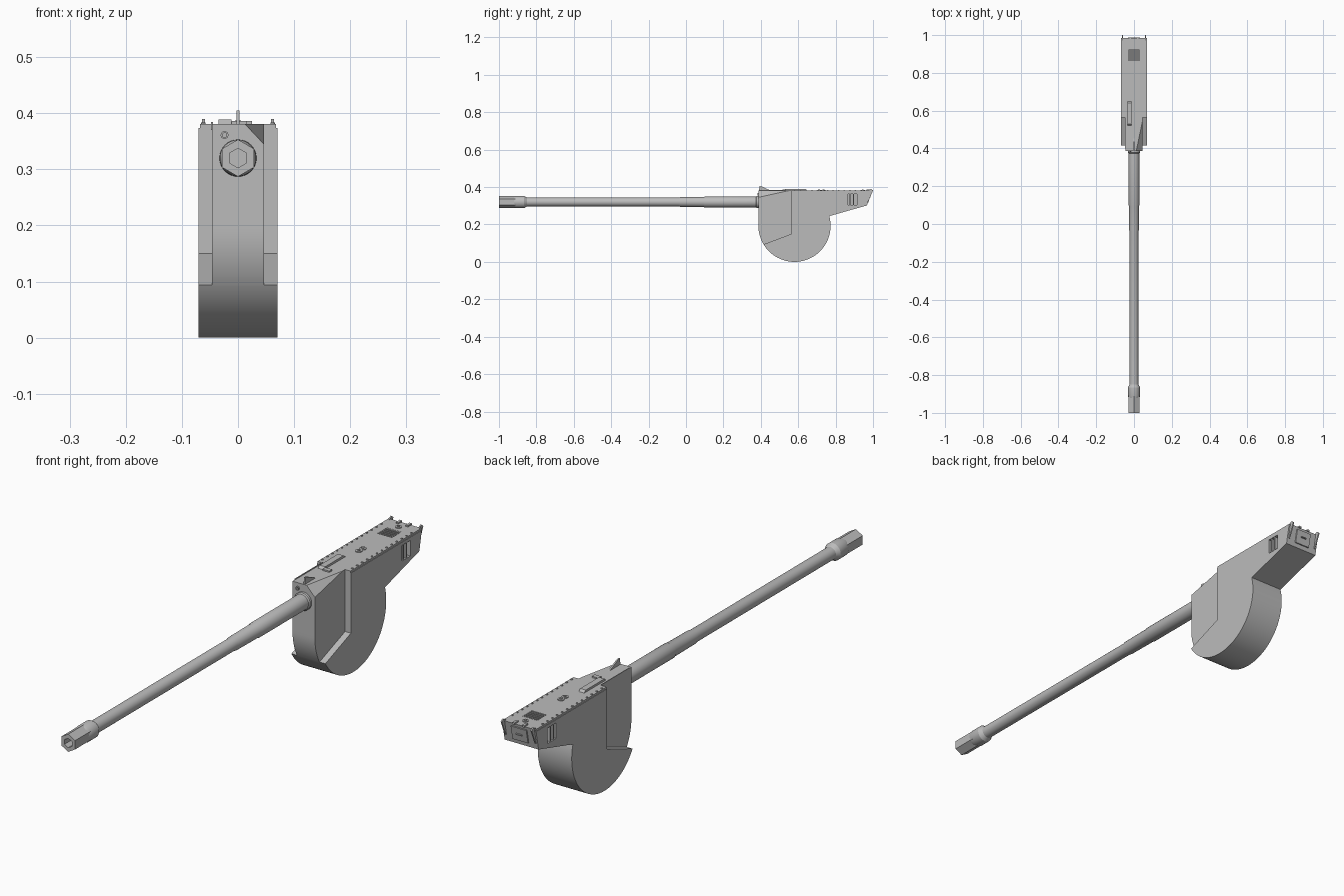
import bpy, bmesh, math
from mathutils import Vector

if "Cube" in bpy.data.objects:
    bpy.data.objects.remove(bpy.data.objects["Cube"])

steel = bpy.data.materials.new("plain grey")
steel.diffuse_color = (0.5, 0.5, 0.5, 1)
steel.use_nodes = True
steel.node_tree.nodes["Principled BSDF"].inputs["Base Color"].default_value = steel.diffuse_color


def finish(name, bm, helper=False):
    bmesh.ops.recalc_face_normals(bm, faces=bm.faces)
    me = bpy.data.meshes.new(name)
    bm.to_mesh(me)
    bm.free()
    me.materials.append(steel)
    ob = bpy.data.objects.new(name, me)
    bpy.context.collection.objects.link(ob)
    ob.hide_render = helper
    return ob


def prism(name, pts, depth, helper=False):
    """Extrude a closed polygon of 3D points along a vector."""
    bm = bmesh.new()
    face = bm.faces.new([bm.verts.new(p) for p in pts])
    ext = bmesh.ops.extrude_face_region(bm, geom=[face])
    moved = [v for v in ext["geom"] if isinstance(v, bmesh.types.BMVert)]
    bmesh.ops.translate(bm, verts=moved, vec=depth)
    return finish(name, bm, helper)


def side_prism(name, yz, x0, x1, helper=False):
    return prism(name, [(x0, y, z) for y, z in yz], (x1 - x0, 0, 0), helper)


def box(name, x0, x1, y0, y1, z0, z1, helper=False):
    return side_prism(name, [(y0, z0), (y1, z0), (y1, z1), (y0, z1)], x0, x1, helper)


def cut(target, cutter):
    mod = target.modifiers.new("cut", "BOOLEAN")
    mod.operation, mod.solver, mod.object = "DIFFERENCE", "EXACT", cutter
    bpy.context.view_layer.objects.active = target
    bpy.ops.object.modifier_apply(modifier=mod.name)
    bpy.data.objects.remove(cutter)


def lathe(name, rings, n, axis_z=0.32, x=0, turn=0, closed=False):
    """Rings of (y, radius) around an axis along y."""
    bm = bmesh.new()
    loops = [[bm.verts.new((x + r * math.sin(turn + 2 * math.pi * i / n), y,
                            axis_z + r * math.cos(turn + 2 * math.pi * i / n)))
              for i in range(n)] for y, r in rings]
    for a, b in zip(loops, loops[1:]):
        for i in range(n):
            j = (i + 1) % n
            bm.faces.new((a[i], a[j], b[j], b[i]))
    bm.faces.new(loops[0])
    bm.faces.new(loops[-1])
    return finish(name, bm)


def disc(name, x, y, z0, z1, r, n=16):
    pts = [(x + r * math.cos(2 * math.pi * i / n), y + r * math.sin(2 * math.pi * i / n), z0)
           for i in range(n)]
    return prism(name, pts, (0, 0, z1 - z0))


# Turret body: round belly, upright front and tapering tail
arc = [(0.58 + 0.193 * math.cos(a), 0.193 + 0.193 * math.sin(a))
       for a in (math.pi + k * (math.pi + 0.27) / 56 for k in range(57))]
profile = arc + [(0.968, 0.302), (0.984, 0.381), (0.387, 0.381)]
body = side_prism("turret_body", profile, -0.07, 0.07)

for s in (-1, 1):
    # Recessed front cheeks with a sloping ledge
    cut(body, side_prism("cheek_cutter", [(0.30, 0.051), (0.565, 0.15), (0.565, 0.5), (0.30, 0.5)],
                         s * 0.046, s * 0.1, True))
    # Wedge-shaped vent pockets in the tail sides
    cut(body, prism("vent_cutter", [(s * 0.08, 0.865, 0.304), (s * 0.058, 0.865, 0.304),
                                    (s * 0.05, 0.915, 0.304), (s * 0.08, 0.915, 0.304)],
                    (0, 0, 0.058), True))
    # Stepped roof edge
    cut(body, box("roof_step_cutter", s * 0.068, s * 0.1, 0.5, 1.05, 0.374, 0.4, True))

# Slanted cut on the right front roof corner
p, q, r = Vector((0.012, 0.387, 0.381)), Vector((0.046, 0.387, 0.345)), Vector((0.046, 0.55, 0.381))
nrm = (q - p).cross(r - p).normalized()
if nrm.z < 0:
    nrm = -nrm
mid = (p + q + r) / 3
grow = [mid + 5 * (v - mid) for v in (p, q, r)]
corner = prism("corner_cutter", grow, nrm * 0.3, True)
# Keep the cut inside the narrow front block
bm = bmesh.new()
bm.from_mesh(corner.data)
bmesh.ops.bisect_plane(bm, geom=bm.verts[:] + bm.edges[:] + bm.faces[:], plane_co=(0, 0.564, 0),
                       plane_no=(0, 1, 0), clear_outer=True)
bmesh.ops.holes_fill(bm, edges=[e for e in bm.edges if e.is_boundary])
bm.to_mesh(corner.data)
bm.free()
cut(body, corner)

# Roof rim bolts and front rails
for s in (-1, 1):
    for k in range(13):
        disc("rim_bolt", s * 0.062, 0.585 + 0.029 * k, 0.38, 0.3835, 0.004, 8)
box("front_rail", -0.048, -0.045, 0.40, 0.565, 0.37, 0.384)

# Roof fittings: flat cover, hinge bar, twin caps, rear cap
side_prism("roof_cover", [(0.52, 0.38), (0.53, 0.389), (0.64, 0.389), (0.65, 0.38)], -0.035, -0.012)
box("hinge_bar", -0.012, 0.016, 0.515, 0.532, 0.38, 0.386)
for y, rad in ((0.712, 0.012), (0.735, 0.012), (0.945, 0.011)):
    disc("roof_cap", 0, y, 0.38, 0.384, rad)
    disc("cap_centre", 0, y, 0.383, 0.387, rad * 0.45, 8)

# Roof grille: shallow well with slats
cut(body, box("grille_cutter", -0.03, 0.03, 0.865, 0.92, 0.372, 0.4, True))
for k in range(5):
    y = 0.870 + 0.011 * k
    box("grille_slat", -0.03, 0.03, y, y + 0.005, 0.371, 0.381)

# Upright sight blade
side_prism("sight_blade", [(0.39, 0.375), (0.393, 0.405), (0.405, 0.403), (0.455, 0.38)], -0.003, 0.003)

# Tail: corner fins, rear hatch, latch and hinges
for s in (-1, 1):
    side_prism("rear_fin", [(0.965, 0.325), (0.976, 0.325), (1.0, 0.382), (0.99, 0.39), (0.97, 0.38)],
               s * 0.059, s * 0.064)
    box("hatch_hinge", s * 0.015, s * 0.025, 0.965, 0.988, 0.379, 0.386)
    for k in range(2):
        y = 0.875 + 0.018 * k
        box("vent_slat", s * 0.05, s * 0.068, y, y + 0.005, 0.304, 0.362)
side_prism("rear_hatch", [(0.969, 0.318), (0.976, 0.318), (0.987, 0.37), (0.98, 0.37)], -0.032, 0.032)
box("hatch_latch", -0.012, 0.012, 0.975, 0.987, 0.343, 0.347)

# Side gun port, ring with an open centre
lathe("small_gun_port", [(0.395, 0.007), (0.382, 0.007), (0.382, 0.004), (0.392, 0.004)], 16, 0.361, -0.024)

# Main barrel with a thicker rear sleeve
lathe("barrel_collar", [(0.40, 0.033), (0.378, 0.033), (0.374, 0.029)], 32)
lathe("barrel", [(0.40, 0.029), (0.10, 0.029), (0.095, 0.027), (-0.03, 0.026), (-0.04, 0.0235),
                 (-0.90, 0.0235)], 32)
lathe("muzzle_collar", [(-0.85, 0.0235), (-0.865, 0.0325), (-0.91, 0.0325), (-0.925, 0.027)], 32)
# Six-sided muzzle with a bore
lathe("muzzle", [(-0.905, 0.033), (-1.0, 0.033), (-1.0, 0.0175), (-0.94, 0.0175)], 6)

# Smooth the round parts, keep hard edges sharp
for ob in bpy.context.scene.objects:
    ob.select_set(True)
bpy.context.view_layer.objects.active = body
bpy.ops.object.shade_smooth_by_angle(angle=math.radians(30))
